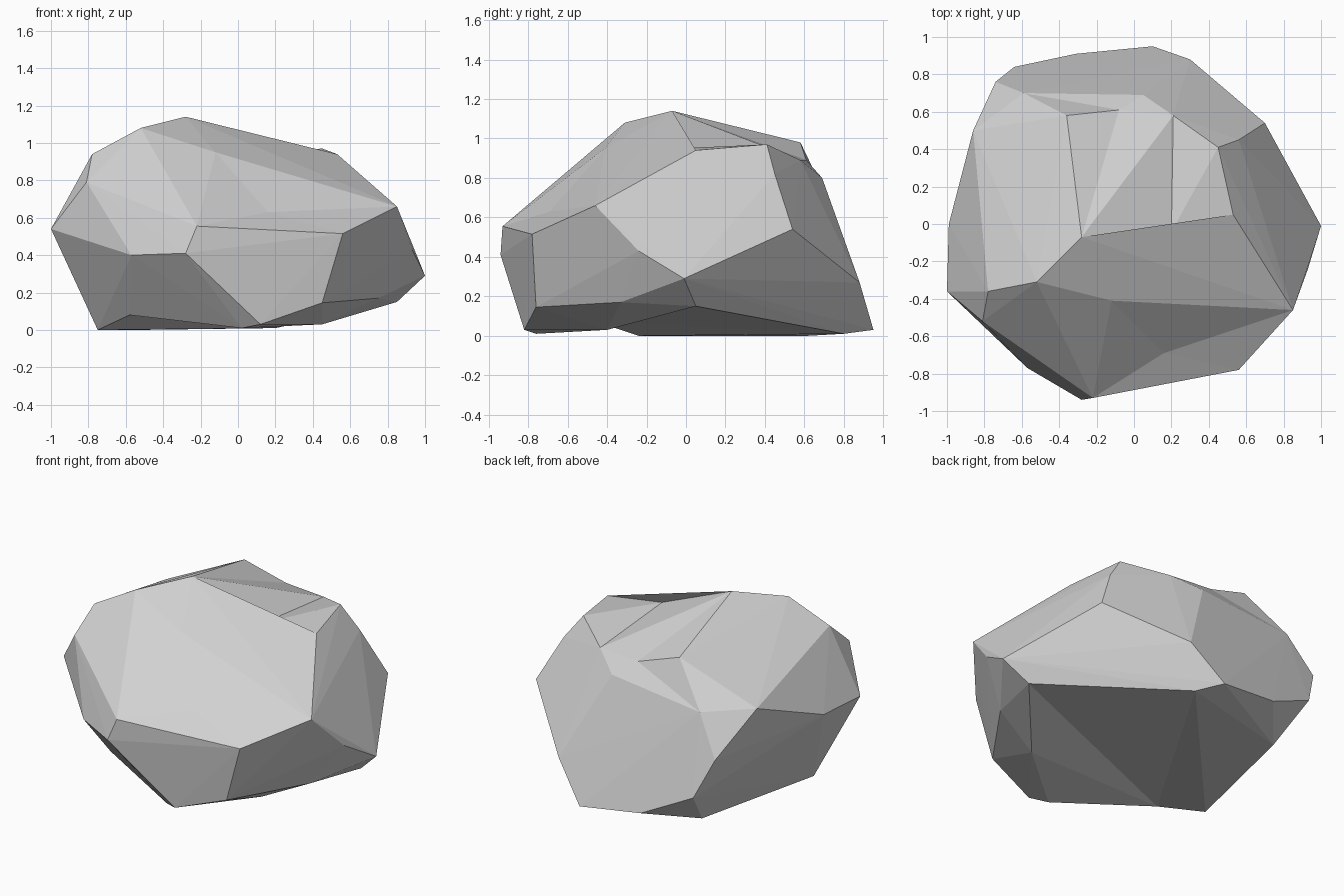
import bpy
import bmesh
from mathutils import Vector

old_cube = bpy.data.objects.get("Cube")
if old_cube:
    bpy.data.objects.remove(old_cube, do_unlink=True)

# Corner points of the boulder, grouped by height band
CROWN = {
    "peak": (-.28, -.07, 1.14), "brow": (-.52, -.31, 1.08),
    "front_lip": (-.12, -.41, .95), "shoulder": (-.78, -.36, .94),
    "left_lip": (.53, .05, .94), "left_top": (.45, .41, .97),
    "rear_top": (-.36, .58, .98), "rear_left_top": (.21, .58, .89),
    "rear_edge": (.05, .69, .8), "rear_right_edge": (-.59, .7, .73),
    "left_rear_top": (.56, .45, .82),
}
BELLY = {
    "cheek": (-.81, -.52, .79), "right_rear": (-.86, .5, .75),
    "right_side": (-.99, 0, .555), "right_tip": (-1, -.36, .54),
    "front_ridge": (-.22, -.93, .555), "front_chin": (-.28, -.94, .41),
    "front_right": (-.57, -.77, .4), "front_left": (.56, -.78, .515),
    "left_front": (.85, -.46, .66), "left_mid": (.93, -.24, .43),
    "left_tip": (1, -.01, .29), "left_rear": (.7, .54, .54),
    "rear_right": (-.74, .76, .48), "rear_left": (.3, .88, .27),
    "rear_low": (-.64, .84, .24),
}
BASE = {
    "toe_front_left": (.45, -.76, .145), "toe_left": (.75, -.33, .17),
    "toe_left_rear": (.85, .05, .15), "sole_left": (.45, -.4, .03),
    "sole_front": (.12, -.82, .03), "sole_middle": (.02, -.76, .01),
    "toe_right": (-.58, -.48, .08), "sole_right": (-.75, -.24, 0),
    "sole_rear_right": (-.55, .62, 0), "sole_rear": (.2, .8, .01),
    "heel": (.1, .95, .03), "heel_right": (-.31, .91, .08),
}


def dent(bm, corners, name, point, ring):
    """Replace the faces spanning the ring with a fan around a sunken point."""
    rim = {corners[n] for n in ring if corners[n].is_valid}
    region = [f for f in bm.faces if all(v in rim for v in f.verts)]
    inside = set(region)
    border = [tuple(e.verts) for f in region for e in f.edges
              if any(other not in inside for other in e.link_faces)]
    bmesh.ops.delete(bm, geom=region, context='FACES_KEEP_BOUNDARY')
    corners[name] = centre = bm.verts.new(Vector(point))
    for start, end in border:
        bm.faces.new((start, end, centre))
    bmesh.ops.recalc_face_normals(bm, faces=bm.faces[:])


def turn_edge(bm, corners, first, second):
    """Flip the crease between two corners to the other diagonal."""
    ends = (corners[first], corners[second])
    if all(v.is_valid for v in ends):
        edge = bm.edges.get(ends)
        if edge and len(edge.link_faces) == 2:
            bmesh.utils.edge_rotate(edge, True)


# Faceted hull
bm = bmesh.new()
corners = {name: bm.verts.new(point)
           for band in (CROWN, BELLY, BASE) for name, point in band.items()}
bmesh.ops.convex_hull(bm, input=bm.verts[:])
bmesh.ops.delete(bm, geom=[v for v in bm.verts if not v.link_faces], context='VERTS')

# Sunken facets on the rear, the crown and the front
dent(bm, corners, "rear_hollow", (-.08, .61, .89),
     ("rear_top", "peak", "left_top", "rear_left_top", "rear_edge", "rear_right_edge"))
dent(bm, corners, "crown_hollow", (.2, -.04, .95),
     ("peak", "front_lip", "left_lip", "left_top", "rear_left_top", "rear_hollow"))
dent(bm, corners, "front_hollow", (.16, -.69, .63),
     ("brow", "shoulder", "front_lip", "left_front", "front_left", "front_ridge"))

# Creases that fold inwards, on top and then across the underside
for first, second in (("rear_hollow", "crown_hollow"), ("brow", "front_hollow"),
                      ("sole_middle", "sole_rear_right"), ("sole_middle", "sole_right"),
                      ("sole_middle", "sole_rear"), ("sole_left", "sole_rear")):
    turn_edge(bm, corners, first, second)
bmesh.ops.recalc_face_normals(bm, faces=bm.faces[:])

mesh = bpy.data.meshes.new("boulder")
bm.to_mesh(mesh)
bm.free()
boulder = bpy.data.objects.new("boulder", mesh)
bpy.context.collection.objects.link(boulder)

# Plain grey stone
stone = bpy.data.materials.new("grey_stone")
stone.use_nodes = True
grey = (.64, .64, .64, 1)
stone.diffuse_color = grey
stone.node_tree.nodes["Principled BSDF"].inputs["Base Color"].default_value = grey
mesh.materials.append(stone)
